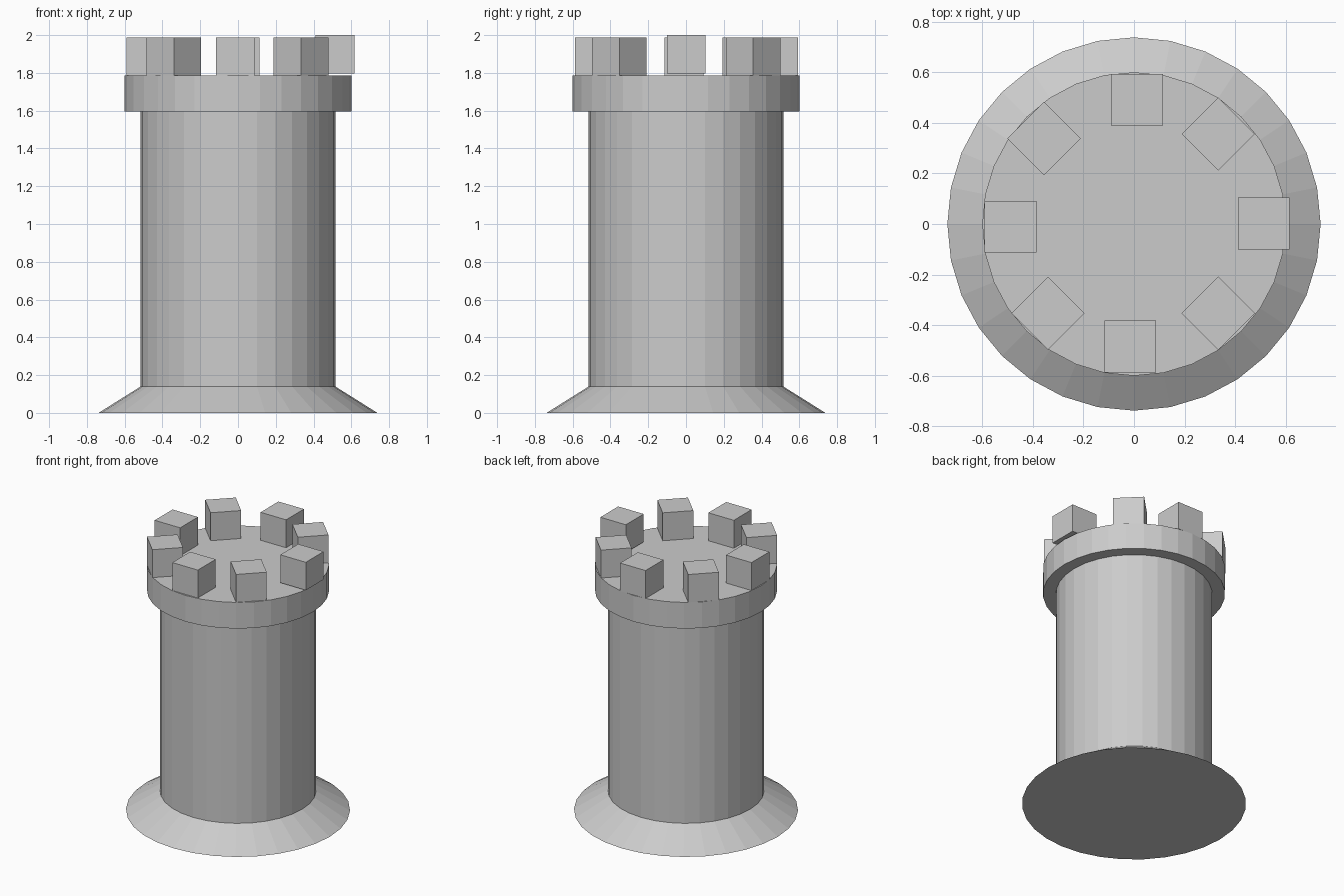
import bpy
from math import radians

if "Cube" in bpy.data.objects:
    bpy.data.objects.remove(bpy.data.objects["Cube"])

SIDES = 32
stone = bpy.data.materials.new("grey_stone")
stone.diffuse_color = (0.6, 0.6, 0.6, 1)
stone.use_nodes = True
stone.node_tree.nodes["Principled BSDF"].inputs["Base Color"].default_value = stone.diffuse_color


def finish(name):
    obj = bpy.context.object
    obj.name = name
    obj.data.materials.append(stone)
    return obj


def drum(name, r_low, r_high, z_low, z_high):
    bpy.ops.mesh.primitive_cone_add(
        vertices=SIDES, radius1=r_low, radius2=r_high,
        depth=z_high - z_low, location=(0, 0, (z_low + z_high) / 2))
    return finish(name)


def merlon(name, x, y, z_low, angle):
    bpy.ops.mesh.primitive_cube_add(
        size=1, location=(x, y, z_low + 0.1015), rotation=(0, 0, radians(angle)))
    obj = finish(name)
    obj.scale = (0.205, 0.205, 0.203)
    return obj


# Flared foot, round shaft and overhanging collar
drum("flared_base", 0.738, 0.515, 0.0, 0.14)
drum("tower_shaft", 0.515, 0.515, 0.14, 1.595)
drum("collar", 0.6, 0.6, 1.595, 1.785)

# Ring of slightly uneven battlement blocks; the first one sits a little higher
centres = [(0.513, 0.002), (0.333, 0.356), (0.012, 0.491), (-0.356, 0.338),
           (-0.488, -0.011), (-0.34, -0.353), (-0.015, -0.484), (0.333, -0.353)]
for i, (x, y) in enumerate(centres):
    merlon(f"merlon_{i + 1}", x, y, 1.797 if i == 0 else 1.785, 45 * i)
